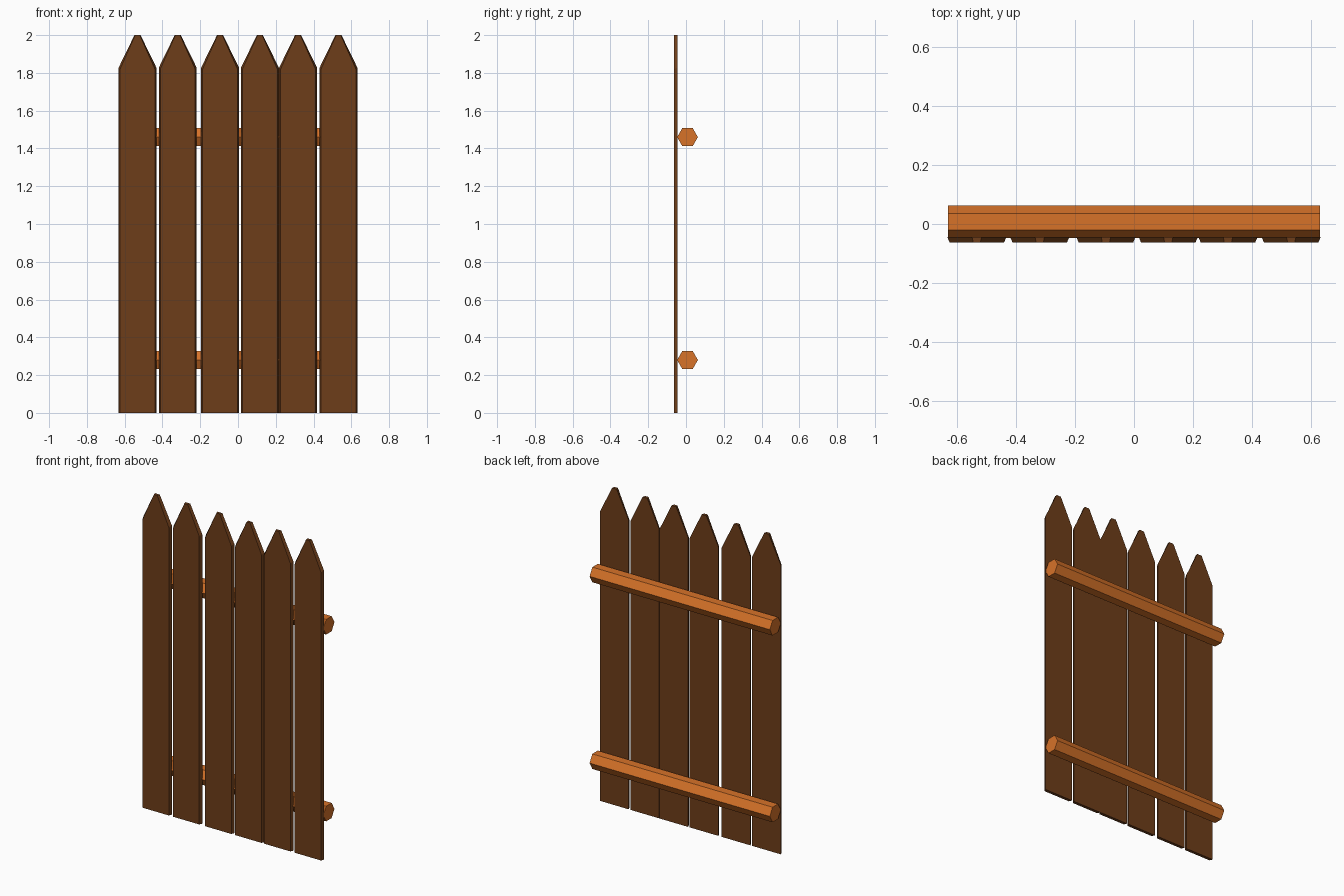
import bpy, bmesh, math

if "Cube" in bpy.data.objects:
    bpy.data.objects.remove(bpy.data.objects["Cube"])


def material(name, color):
    m = bpy.data.materials.new(name)
    m.diffuse_color = color
    m.use_nodes = True
    m.node_tree.nodes["Principled BSDF"].inputs["Base Color"].default_value = m.diffuse_color
    return m


dark_wood = material("dark_wood", (0.155, 0.047, 0.010, 1))
light_wood = material("light_wood", (0.68, 0.17, 0.022, 1))


def make_object(name, bm, mat):
    bmesh.ops.recalc_face_normals(bm, faces=bm.faces)
    mesh = bpy.data.meshes.new(name)
    bm.to_mesh(mesh)
    bm.free()
    mesh.materials.append(mat)
    obj = bpy.data.objects.new(name, mesh)
    bpy.context.collection.objects.link(obj)
    return obj


def loft(name, rings, mat):
    """Join two matching outlines into a closed solid."""
    bm = bmesh.new()
    a, b = [[bm.verts.new(p) for p in ring] for ring in rings]
    bm.faces.new(a)
    bm.faces.new(b)
    n = len(a)
    for i in range(n):
        j = (i + 1) % n
        bm.faces.new((a[i], a[j], b[j], b[i]))
    return make_object(name, bm, mat)


def picket_outline(x, y, half, shoulder, tip):
    right = [(half, 0), (half, shoulder), (tip, 2.0)]
    left = [(-px, pz) for px, pz in reversed(right)]
    return [(x + px, y, pz) for px, pz in right + left]


# Pointed pickets, with chamfered sides narrowing towards the front
for i, x in enumerate((-0.532, -0.319, -0.095, 0.116, 0.318, 0.532)):
    front = picket_outline(x, -0.063, 0.092, 1.82, 0.012)
    back = picket_outline(x, -0.044, 0.100, 1.828, 0.016)
    loft(f"picket_{i + 1}", (front, back), dark_wood)

# Hexagonal cross rails behind the pickets
for name, z in (("lower_rail", 0.28), ("upper_rail", 1.46)):
    rings = [[(x, 0.008 + 0.055 * math.cos(k * math.pi / 3),
               z + 0.055 * math.sin(k * math.pi / 3)) for k in range(6)]
             for x in (-0.63, 0.63)]
    loft(name, rings, light_wood)
